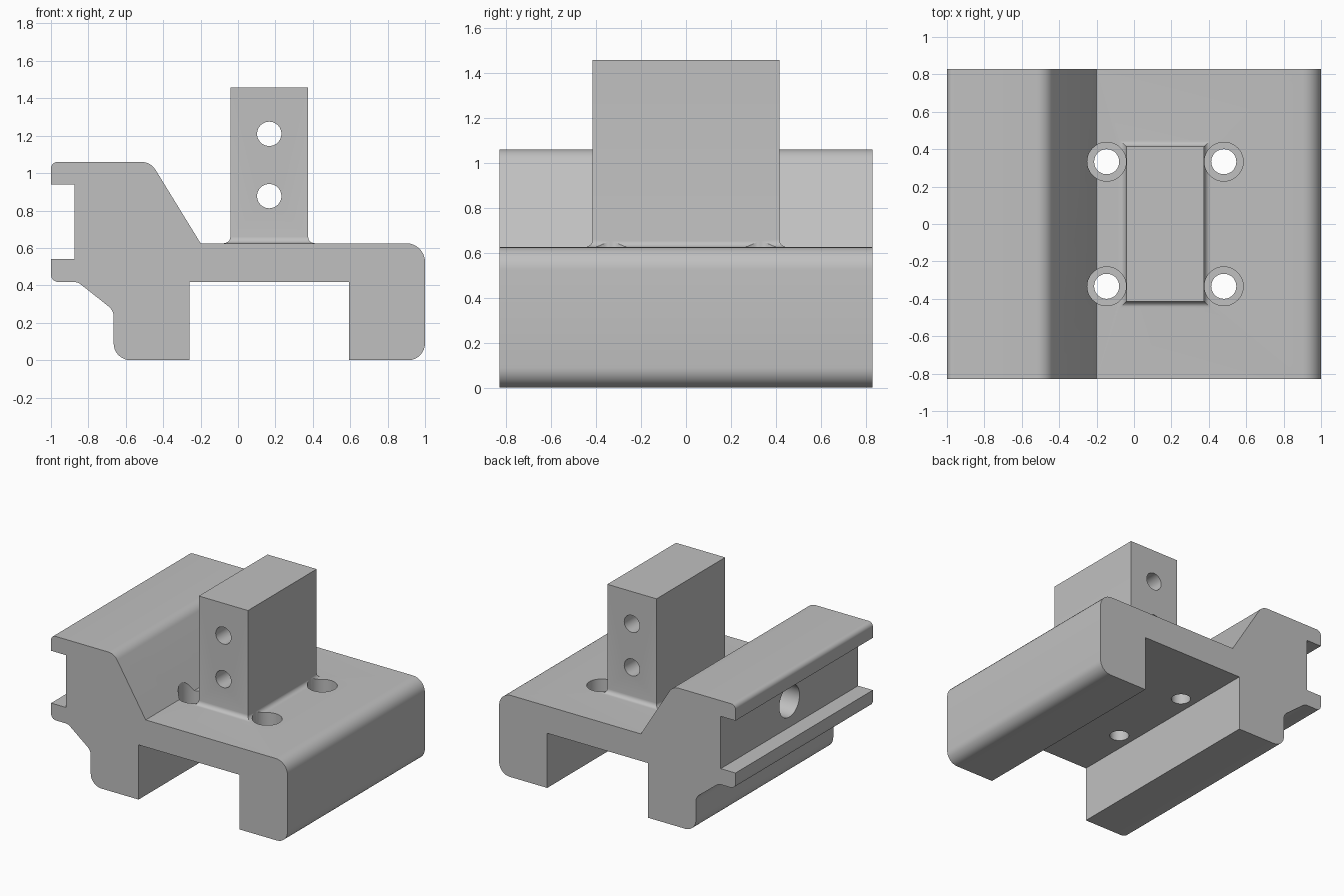
import bpy, bmesh, math
from mathutils import Vector, Matrix

cube = bpy.data.objects.get("Cube")
if cube:
    bpy.data.objects.remove(cube, do_unlink=True)

grey = bpy.data.materials.new("plain_grey")
grey.use_nodes = True
grey.diffuse_color = (0.53, 0.53, 0.53, 1)
grey.node_tree.nodes["Principled BSDF"].inputs["Base Color"].default_value = grey.diffuse_color


def make_object(name, bm):
    bmesh.ops.recalc_face_normals(bm, faces=bm.faces)
    mesh = bpy.data.meshes.new(name)
    bm.to_mesh(mesh)
    bm.free()
    mesh.materials.append(grey)
    ob = bpy.data.objects.new(name, mesh)
    bpy.context.collection.objects.link(ob)
    return ob


def rounded(corners, steps=8):
    """Round each (x, z, radius) corner of a closed outline."""
    out = []
    for i, (x, z, r) in enumerate(corners):
        p = Vector((x, z))
        if not r:
            out.append(p)
            continue
        a = (Vector(corners[i - 1][:2]) - p).normalized()
        b = (Vector(corners[(i + 1) % len(corners)][:2]) - p).normalized()
        half = a.angle(b) / 2
        centre = p + (a + b).normalized() * r / math.sin(half)
        start = p + a * r / math.tan(half) - centre
        end = p + b * r / math.tan(half) - centre
        turn = start.angle_signed(end)
        for k in range(steps + 1):
            out.append(centre + Matrix.Rotation(-turn * k / steps, 2) @ start)
    return out


def loft(bm, rings):
    """Join closed rings of points and cap both ends."""
    loops = [[bm.verts.new(p) for p in ring] for ring in rings]
    n = len(loops[0])
    for lo, hi in zip(loops, loops[1:]):
        for i in range(n):
            bm.faces.new((lo[i], lo[(i + 1) % n], hi[(i + 1) % n], hi[i]))
    bm.faces.new(loops[0])
    bm.faces.new(loops[-1])


def combine(target, tool, operation):
    mod = target.modifiers.new(tool.name, 'BOOLEAN')
    mod.operation = operation
    mod.solver = 'EXACT'
    mod.object = tool
    bpy.context.view_layer.objects.active = target
    bpy.ops.object.modifier_apply(modifier=mod.name)
    bpy.data.objects.remove(tool, do_unlink=True)


def drill(target, centre, radius, depth, axis):
    bm = bmesh.new()
    turn = {'x': Matrix.Rotation(math.pi / 2, 4, 'Y'),
            'y': Matrix.Rotation(math.pi / 2, 4, 'X'),
            'z': Matrix.Identity(4)}[axis]
    bmesh.ops.create_cone(bm, cap_ends=True, segments=48, radius1=radius, radius2=radius,
                          depth=depth, matrix=Matrix.Translation(centre) @ turn)
    cutter = make_object("hole_cutter", bm)
    cutter.hide_render = True
    combine(target, cutter, 'DIFFERENCE')


# Bracket body: rounded profile extruded along y
half_length = 0.83
outline = rounded([
    (-1, 1.06, 0.035), (-0.467, 1.06, 0.09), (-0.2, 0.625, 0), (1, 0.625, 0.1),
    (1, 0, 0.09), (0.593, 0, 0), (0.593, 0.418, 0), (-0.26, 0.418, 0),
    (-0.26, 0, 0), (-0.665, 0, 0.09), (-0.665, 0.266, 0.07), (-0.857, 0.418, 0.06),
    (-1, 0.418, 0.04), (-1, 0.54, 0), (-0.875, 0.54, 0), (-0.875, 0.94, 0), (-1, 0.94, 0)])
bm = bmesh.new()
loft(bm, [[(p.x, y, p.y) for p in outline] for y in (-half_length, half_length)])
bracket = make_object("mounting_bracket", bm)

# Upright block with a filleted foot
fillet, deck, block_x = 0.035, 0.625, 0.167
levels = [(0.5, fillet)]
for k in range(7):
    t = k / 6 * math.pi / 2
    levels.append((deck + fillet * (1 - math.cos(t)), fillet * (1 - math.sin(t))))
levels.append((1.457, 0))
bm = bmesh.new()
loft(bm, [[(block_x + sx * (0.208 + o), sy * (0.415 + o), z)
           for sx, sy in ((-1, -1), (1, -1), (1, 1), (-1, 1))] for z, o in levels])
combine(bracket, make_object("upright_block", bm), 'UNION')

# Four counterbored screw holes through the deck
for x in (-0.146, 0.48):
    for y in (-0.333, 0.333):
        drill(bracket, (x, y, 0.5), 0.067, 0.5, 'z')
        drill(bracket, (x, y, 0.715), 0.104, 0.4, 'z')

# Two cross holes through the upright block
for z in (0.877, 1.21):
    drill(bracket, (block_x, 0, z), 0.065, 1.2, 'y')

# Blind hole in the side channel
drill(bracket, (-0.78, 0, 0.74), 0.122, 0.6, 'x')

# Smooth curved surfaces, crisp edges
bpy.ops.object.select_all(action='DESELECT')
bracket.select_set(True)
bpy.context.view_layer.objects.active = bracket
bpy.ops.object.shade_smooth_by_angle(angle=math.radians(25))
